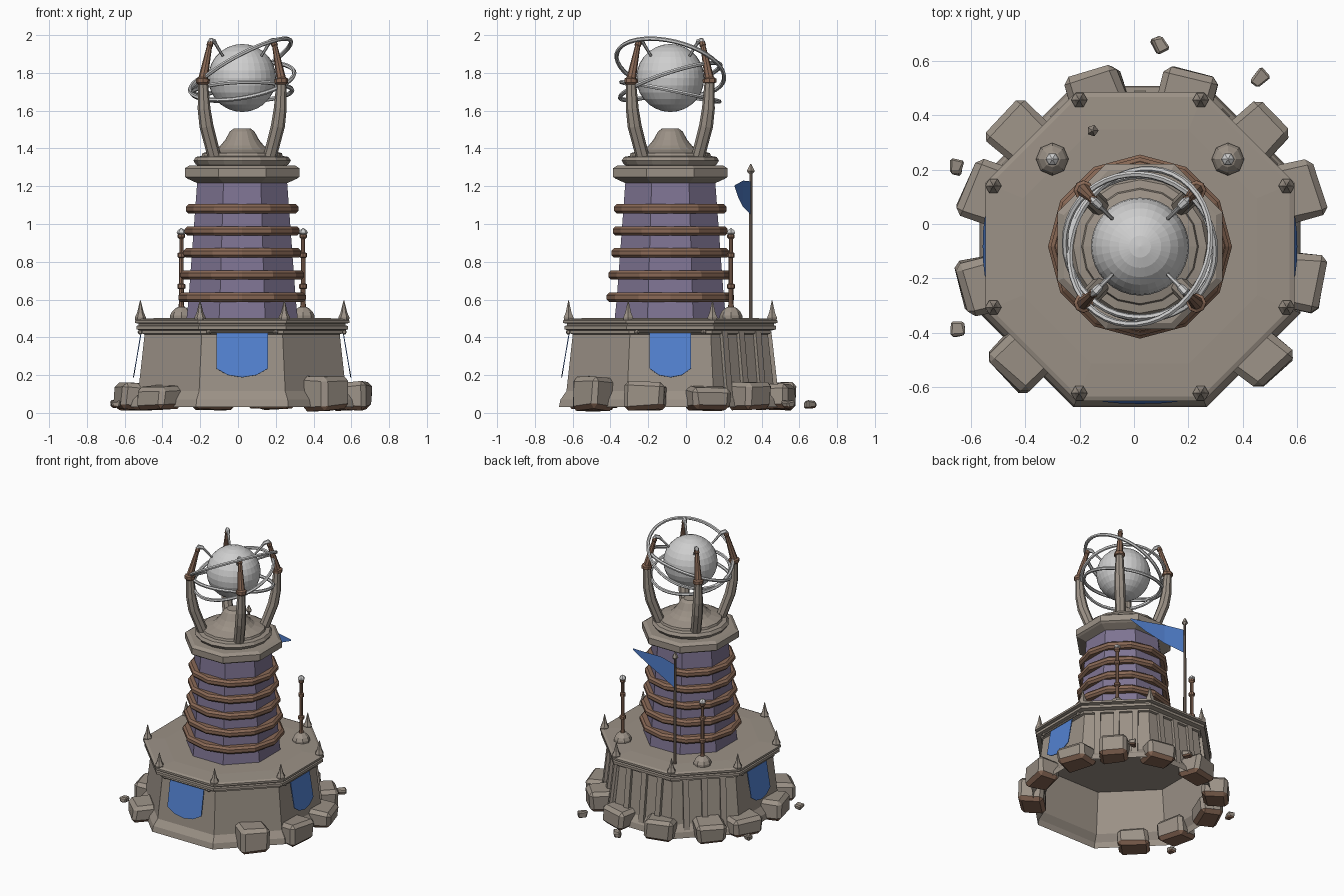
import bpy, bmesh, math, random
from mathutils import Vector, Matrix

if "Cube" in bpy.data.objects:
    bpy.data.objects.remove(bpy.data.objects["Cube"])

random.seed(4)
CX, CY = 0.022, -0.083
C = Vector((CX, CY, 0))


def material(name, rgb):
    m = bpy.data.materials.new(name)
    m.diffuse_color = (*rgb, 1)
    m.use_nodes = True
    m.node_tree.nodes["Principled BSDF"].inputs["Base Color"].default_value = m.diffuse_color
    return m


STONE = material("stone", (0.33, 0.285, 0.24))
BROWN = material("copper_brown", (0.25, 0.14, 0.092))
PURPLE = material("purple_wall", (0.21, 0.175, 0.29))
BLUE = material("blue_cloth", (0.085, 0.22, 0.63))
SILVER = material("silver", (0.62, 0.62, 0.62))
WOOD = material("dark_wood", (0.17, 0.13, 0.105))


def finish(name, bm, *mats, smooth=False):
    bmesh.ops.recalc_face_normals(bm, faces=bm.faces)
    me = bpy.data.meshes.new(name)
    bm.to_mesh(me)
    bm.free()
    for m in mats:
        me.materials.append(m)
    if smooth:
        me.shade_smooth()
    ob = bpy.data.objects.new(name, me)
    bpy.context.collection.objects.link(ob)
    return ob


def skin(bm, rings, cap_start, cap_end):
    n = len(rings[0])
    for a, b in zip(rings, rings[1:]):
        for i in range(n):
            j = (i + 1) % n
            bm.faces.new((a[i], a[j], b[j], b[i]))
    if cap_start:
        bm.faces.new(rings[0])
    if cap_end:
        bm.faces.new(rings[-1])


def lathe(name, profile, sides, mat, at=(CX, CY), flat_front=False, caps=(True, True)):
    """Revolve (radius, z) points; with flat_front the radius is the apothem."""
    bm = bmesh.new()
    k = 1 / math.cos(math.pi / sides) if flat_front else 1
    off = math.pi / sides if flat_front else 0
    rings = [[bm.verts.new((at[0] + r * k * math.cos(off + 2 * math.pi * i / sides),
                            at[1] + r * k * math.sin(off + 2 * math.pi * i / sides), z))
              for i in range(sides)] for r, z in profile]
    skin(bm, rings, *caps)
    return finish(name, bm, mat)


def tube(name, points, radii, mat, sides=8):
    bm = bmesh.new()
    pts = [Vector(p) for p in points]
    rings = []
    for i, p in enumerate(pts):
        d = pts[min(i + 1, len(pts) - 1)] - pts[max(i - 1, 0)]
        q = d.to_track_quat('Z', 'Y')
        rings.append([bm.verts.new(p + q @ Vector((radii[i] * math.cos(a), radii[i] * math.sin(a), 0)))
                      for a in (2 * math.pi * s / sides for s in range(sides))])
    skin(bm, rings, True, True)
    return finish(name, bm, mat)


def side_point(angle, out, along, z):
    """Point in front of a wall that faces the given angle."""
    c, s = math.cos(angle), math.sin(angle)
    return C + Vector((c * out - s * along, s * out + c * along, z))


# Hollow eight-sided base and its stepped cornice
lathe("base_wall", [(0.59, 0.03), (0.582, 0.07), (0.55, 0.115), (0.515, 0.43)], 8, STONE,
      flat_front=True, caps=(False, False))
lathe("platform", [(0.515, 0.415), (0.53, 0.42), (0.53, 0.435), (0.56, 0.442), (0.56, 0.46),
                   (0.548, 0.464), (0.548, 0.472), (0.567, 0.476), (0.567, 0.49),
                   (0.55, 0.497), (0.43, 0.503)], 8, STONE, flat_front=True)

# Spikes on the platform corners
for i in range(8):
    a = math.pi / 8 + i * math.pi / 4
    lathe("corner_spike", [(0.026, 0.485), (0.03, 0.505), (0.018, 0.53), (0.002, 0.595)], 6, STONE,
          at=(CX + 0.583 * math.cos(a), CY + 0.583 * math.sin(a)))

# Paired pilasters on the three back walls
for a in (45, 90, 135):
    a = math.radians(a)
    for t in (-0.125, 0, 0.125):
        w = 0.02
        bm = bmesh.new()
        rings = [[bm.verts.new(side_point(a, o, t + s, z)) for o, s in
                  ((out - 0.04, -w), (out, -w), (out, w), (out - 0.04, w))]
                 for out, z in ((0.575, 0.08), (0.535, 0.43))]
        skin(bm, rings, True, True)
        finish("wall_pilaster", bm, STONE)

# Hanging banners with rods on front, left and right
for deg, w in ((-90, 0.137), (0, 0.11), (180, 0.11)):
    a = math.radians(deg)
    bm = bmesh.new()
    outline = [(-w, 0.425), (w, 0.425), (w, 0.235), (w * 0.55, 0.2), (0, 0.188), (-w * 0.55, 0.2), (-w, 0.235)]
    bm.faces.new([bm.verts.new(side_point(a, 0.535 + (0.425 - z) * 0.17, t, z)) for t, z in outline])
    ob = finish("banner", bm, BLUE)
    mod = ob.modifiers.new("thickness", 'SOLIDIFY')
    mod.thickness = 0.005
    mod.offset = 0
    tube("banner_rod", [side_point(a, 0.54, t, 0.428) for t in (-0.19, -0.175, -0.165, 0.165, 0.175, 0.19)],
         [0.008, 0.014, 0.007, 0.007, 0.014, 0.008], STONE, 6)

# Tower shaft with copper hoops
lathe("tower_shaft", [(0.295, 0.495), (0.284, 0.6), (0.236, 1.25)], 8, PURPLE, flat_front=True)
for z, r in ((0.612, 0.338), (0.73, 0.328), (0.847, 0.312), (0.963, 0.304), (1.08, 0.298)):
    lathe("tower_hoop", [(r - 0.09, z - 0.025), (r - 0.014, z - 0.025), (r, z - 0.011), (r, z + 0.011),
                         (r - 0.014, z + 0.025), (r - 0.09, z + 0.025)], 12, BROWN)

# Crown slab and rounded cap
lathe("crown_slab", [(0.235, 1.215), (0.29, 1.24), (0.303, 1.25), (0.303, 1.295), (0.28, 1.31)],
      8, STONE, flat_front=True)
lathe("crown_cap", [(0.22, 1.30), (0.245, 1.315), (0.258, 1.335), (0.245, 1.355), (0.215, 1.36), (0.21, 1.375),
                    (0.14, 1.395), (0.115, 1.415), (0.09, 1.445), (0.065, 1.49), (0.045, 1.505)], 16, STONE)

# Four curved arms with copper tips and silver hooks
for i in range(4):
    a = math.pi / 4 + i * math.pi / 2

    def arm(points):
        return [side_point(a, r, 0, z) for r, z in points]

    tube("arm_lower", arm([(0.205, 1.35), (0.235, 1.43), (0.268, 1.52), (0.285, 1.61), (0.293, 1.75)]),
         [0.036, 0.036, 0.037, 0.034, 0.026], STONE)
    tube("arm_upper", arm([(0.294, 1.738), (0.294, 1.748), (0.293, 1.768), (0.292, 1.772), (0.262, 1.88),
                           (0.245, 1.94), (0.243, 1.945), (0.237, 1.965)]),
         [0.026, 0.036, 0.036, 0.025, 0.018, 0.014, 0.018, 0.015], BROWN)
    tube("arm_hook", arm([(0.25, 1.96), (0.235, 1.972), (0.21, 1.965), (0.2, 1.955), (0.145, 1.89)]),
         [0.008, 0.016, 0.014, 0.009, 0.007], SILVER, 6)

# Central globe
bm = bmesh.new()
bmesh.ops.create_uvsphere(bm, u_segments=32, v_segments=14, radius=0.18,
                          matrix=Matrix.Translation((CX, CY, 1.773)))
finish("globe", bm, SILVER)

# Three tilted orbit rings, given as centre height, radius and slopes
for z, r, sx, sy in ((1.832, 0.292, 0.54, -0.25), (1.755, 0.28, 0.18, 0.33), (1.70, 0.265, 0.03, -0.2)):
    bpy.ops.mesh.primitive_torus_add(major_segments=40, minor_segments=6, major_radius=r, minor_radius=0.0115,
                                     location=(CX, CY, z))
    ob = bpy.context.object
    ob.name = "orbit_ring"
    ob.rotation_euler = Vector((-sx, -sy, 1)).to_track_quat('Z', 'Y').to_euler()
    ob.data.materials.append(SILVER)
    bpy.ops.object.shade_smooth_by_angle()

# Two rods on domed feet
for x in (-0.3, 0.345):
    at = (x, 0.238)
    lathe("rod_foot", [(0.06, 0.497), (0.06, 0.515), (0.05, 0.535), (0.03, 0.555), (0.018, 0.56)], 8, STONE, at)
    lathe("rod", [(0.018, 0.55), (0.013, 0.58), (0.013, 0.655), (0.021, 0.66), (0.021, 0.68), (0.012, 0.685),
                  (0.012, 0.82), (0.02, 0.825), (0.02, 0.845), (0.011, 0.85), (0.011, 0.92), (0.02, 0.93),
                  (0.02, 0.945)], 8, BROWN, at)
    lathe("rod_tip", [(0.012, 0.94), (0.025, 0.952), (0.02, 0.965), (0.003, 0.978)], 6, SILVER, at)

# Flagpole and pennant
FX, FY = -0.152, 0.343
lathe("flagpole", [(0.012, 0.497), (0.009, 1.27)], 6, WOOD, (FX, FY))
lathe("flagpole_tip", [(0.01, 1.265), (0.022, 1.28), (0.003, 1.318)], 5, STONE, (FX, FY))
bm = bmesh.new()
top = [(0, 1.225), (0.35, 1.23), (0.7, 1.215), (1, 1.205)]
low = [(0, 1.05), (0.35, 1.09), (0.7, 1.14), (1, 1.195)]
rows = [[bm.verts.new((FX + 0.4 * t, FY - 0.085 * t ** 0.7, z)) for t, z in line] for line in (top, low)]
for i in range(3):
    bm.faces.new((rows[0][i], rows[0][i + 1], rows[1][i + 1], rows[1][i]))
finish("pennant", bm, BLUE)


# Boulders around the foot, with earth on their undersides
def rock(name, at, size, angle, jitter, bevel):
    bm = bmesh.new()
    bmesh.ops.create_cube(bm, size=1)
    for v in bm.verts:
        v.co += Vector([random.uniform(-jitter, jitter) for _ in range(3)])
        v.co = Vector((v.co.x * size[0], v.co.y * size[1], v.co.z * size[2]))
    bmesh.ops.bevel(bm, geom=bm.edges[:], offset=bevel, segments=1, affect='EDGES')
    bm.transform(Matrix.Translation(at) @ Matrix.Rotation(angle, 4, 'Z'))
    bm.normal_update()
    for f in bm.faces:
        f.material_index = 1 if f.normal.z < -0.35 else 0
    finish(name, bm, STONE, BROWN)


for deg, r, tang, high in ((106, 0.585, 0.2, 0.14), (73, 0.585, 0.2, 0.14), (44, 0.61, 0.2, 0.15),
                           (19, 0.61, 0.22, 0.12), (-12, 0.605, 0.2, 0.145), (-43, 0.605, 0.2, 0.17),
                           (223, 0.605, 0.2, 0.125), (193.5, 0.59, 0.2, 0.14), (160, 0.6, 0.22, 0.13),
                           (137, 0.61, 0.2, 0.14)):
    a = math.radians(deg)
    rock("boulder", side_point(a, r, 0, 0.018 + high / 2), (0.165, tang, high), a, 0.07, 0.024)

# Loose shards
for x, y in ((0.095, 0.655), (0.46, 0.535), (-0.65, 0.21), (-0.645, -0.385)):
    rock("shard", (x, y, 0.045), (0.045, 0.055, 0.04), x * 5, 0.2, 0.008)
